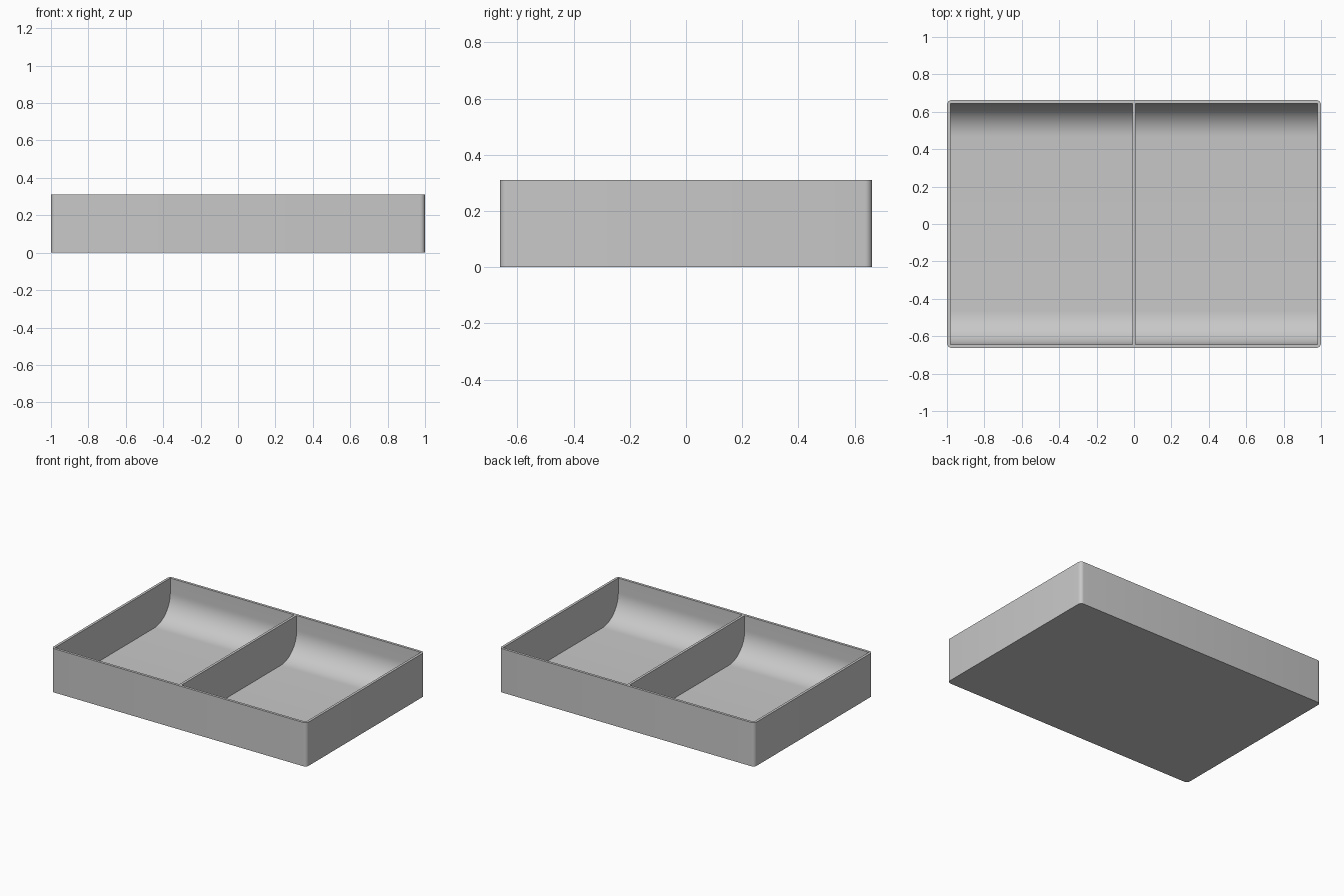
import bpy
import bmesh
from math import sin, cos, pi, radians
from mathutils import Vector

LENGTH, DEPTH, HEIGHT = 2.0, 1.325, 0.31
WALL, FLOOR = 0.018, 0.025
CORNER, SCOOP = 0.026, 0.18

if "Cube" in bpy.data.objects:
    bpy.data.objects.remove(bpy.data.objects["Cube"], do_unlink=True)

grey = bpy.data.materials.new("plain grey")
grey.use_nodes = True
colour = (0.58, 0.58, 0.58, 1)
grey.diffuse_color = colour
grey.node_tree.nodes["Principled BSDF"].inputs["Base Color"].default_value = colour


def arc(cx, cy, radius, start, steps):
    """Quarter circle of 2D points, counter-clockwise from the start angle."""
    angles = [start + pi / 2 * i / steps for i in range(steps + 1)]
    return [(cx + radius * cos(a), cy + radius * sin(a)) for a in angles]


def prism(name, points, direction):
    """Solid made by extruding a closed outline."""
    bm = bmesh.new()
    face = bm.faces.new([bm.verts.new(p) for p in points])
    result = bmesh.ops.extrude_face_region(bm, geom=[face])
    moved = [v for v in result["geom"] if isinstance(v, bmesh.types.BMVert)]
    bmesh.ops.translate(bm, verts=moved, vec=Vector(direction))
    bmesh.ops.recalc_face_normals(bm, faces=bm.faces)
    mesh = bpy.data.meshes.new(name)
    bm.to_mesh(mesh)
    bm.free()
    mesh.materials.append(grey)
    obj = bpy.data.objects.new(name, mesh)
    bpy.context.collection.objects.link(obj)
    return obj


# Tray block with rounded upright corners
x, y = LENGTH / 2 - CORNER, DEPTH / 2 - CORNER
outline = []
for i, (sx, sy) in enumerate([(1, 1), (-1, 1), (-1, -1), (1, -1)]):
    outline += arc(sx * x, sy * y, CORNER, i * pi / 2, 6)
tray = prism("divided_tray", [(px, py, 0) for px, py in outline], (0, 0, HEIGHT))

# Compartment section: upright walls scooped into the floor at front and back
inner = DEPTH / 2 - WALL
top = HEIGHT + 0.1
section = [(inner, top), (-inner, top)]
section += arc(-inner + SCOOP, FLOOR + SCOOP, SCOOP, pi, 16)
section += arc(inner - SCOOP, FLOOR + SCOOP, SCOOP, 1.5 * pi, 16)

# Hollow out both compartments, leaving the divider between them
width = LENGTH / 2 - WALL * 1.5
bpy.context.view_layer.objects.active = tray
for side, start in (("right", -LENGTH / 2 + WALL), ("left", WALL / 2)):
    cutter = prism(side + "_compartment_cutter",
                   [(start, py, pz) for py, pz in section], (width, 0, 0))
    cutter.hide_render = True
    cut = tray.modifiers.new(side + "_compartment", "BOOLEAN")
    cut.operation = "DIFFERENCE"
    cut.solver = "EXACT"
    cut.object = cutter
    bpy.ops.object.modifier_apply(modifier=cut.name)
    bpy.data.objects.remove(cutter, do_unlink=True)

# Smooth curves, crisp edges
for obj in bpy.context.selected_objects:
    obj.select_set(False)
tray.select_set(True)
bpy.ops.object.shade_smooth_by_angle(angle=radians(30))
